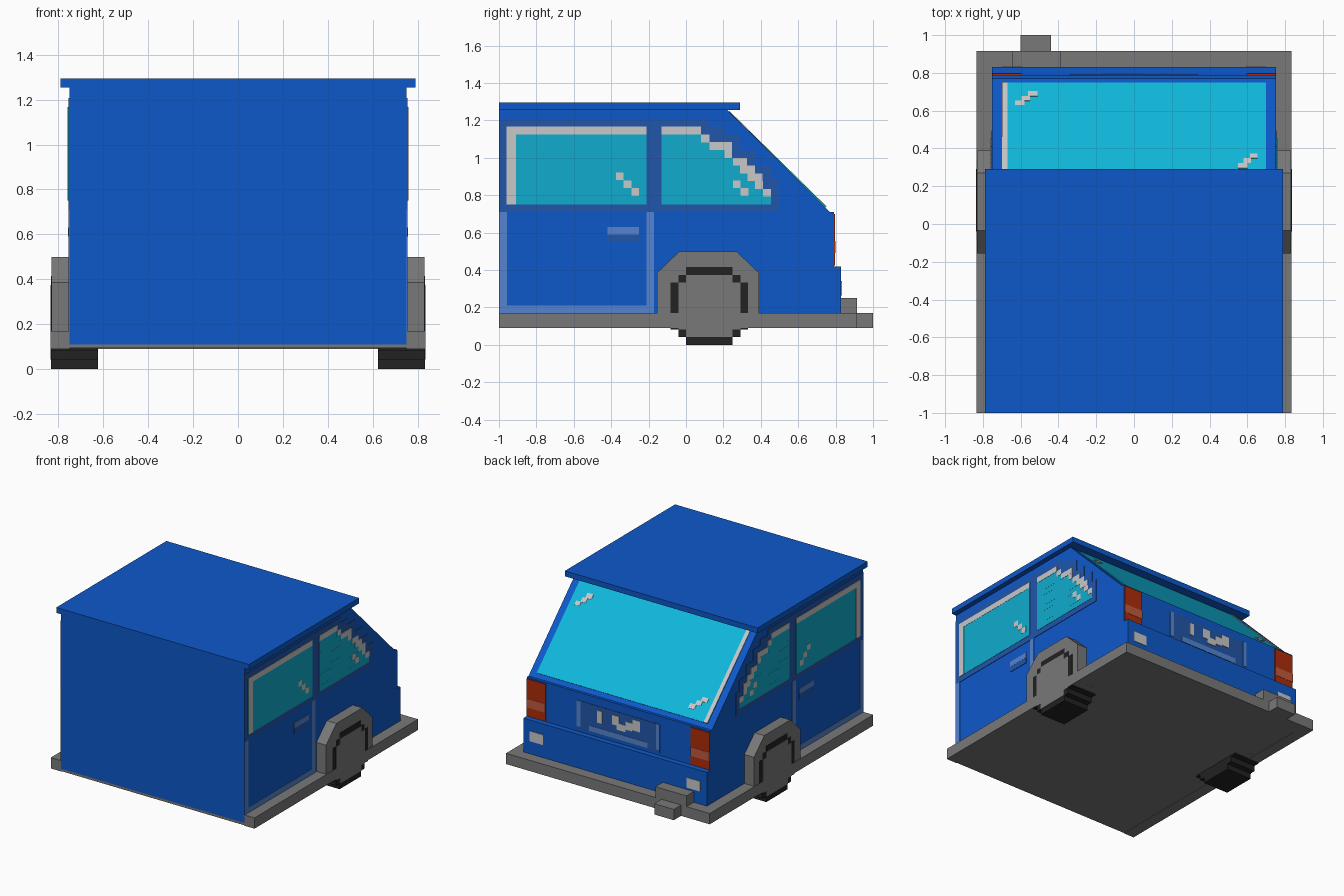
import bpy, bmesh

if "Cube" in bpy.data.objects:
    bpy.data.objects.remove(bpy.data.objects["Cube"])


def colour(name, r, g, b):
    m = bpy.data.materials.new(name)
    m.diffuse_color = (r, g, b, 1)
    m.use_nodes = True
    m.node_tree.nodes["Principled BSDF"].inputs["Base Color"].default_value = m.diffuse_color
    return m


BLUE = colour("body blue", .004, .098, .59)
TRIM = colour("trim blue", .016, .093, .40)
LIGHT = colour("edge light blue", .09, .235, .63)
GLASS = colour("side glass cyan", .005, .41, .61)
REARGLASS = colour("rear glass cyan", .005, .48, .72)
GREY = colour("plastic grey", .19, .19, .19)
BLACK = colour("tyre black", .016, .016, .016)
WHITE = colour("highlight grey", .58, .58, .58)
RED = colour("lamp red", .43, .025, .003)
PALE = colour("lamp pale red", .52, .10, .05)


def finish(name, bm, mat, mirror=False):
    bmesh.ops.recalc_face_normals(bm, faces=bm.faces)
    me = bpy.data.meshes.new(name)
    bm.to_mesh(me)
    bm.free()
    me.materials.append(mat)
    ob = bpy.data.objects.new(name, me)
    bpy.context.collection.objects.link(ob)
    if mirror:
        ob.modifiers.new("mirror", 'MIRROR').use_mirror_merge = False
    return ob


def add_prism(bm, pts, x0, x1):
    """Extrude a (y, z) outline from x0 to x1."""
    a = [bm.verts.new((x0, y, z)) for y, z in pts]
    b = [bm.verts.new((x1, y, z)) for y, z in pts]
    bm.faces.new(a)
    bm.faces.new(b[::-1])
    n = len(pts)
    for i in range(n):
        j = (i + 1) % n
        bm.faces.new((a[i], b[i], b[j], a[j]))


def prism(name, pts, x0, x1, mat, mirror=False):
    bm = bmesh.new()
    add_prism(bm, pts, x0, x1)
    return finish(name, bm, mat, mirror)


def boxes(name, items, mat, mirror=False):
    """Each item is x0, x1, y0, y1, z0, z1."""
    bm = bmesh.new()
    for x0, x1, y0, y1, z0, z1 in items:
        add_prism(bm, [(y0, z0), (y1, z0), (y1, z1), (y0, z1)], x0, x1)
    return finish(name, bm, mat, mirror)


def side_plates(name, rects, x, mat):
    """Thin plates (y0, y1, z0, z1) on both flanks, reaching out to x."""
    boxes(name, [(.75, x) + r for r in rects], mat, True)


def rear_plates(name, rects, y, mat, mirror=False):
    """Thin plates (x0, x1, z0, z1) on the tail, ending at y."""
    boxes(name, [(r[0], r[1], y - .008, y, r[2], r[3]) for r in rects], mat, mirror)


def slope_plates(name, rects, lift, mat):
    """Plates (x0, x1, y0, y1) lying on the sloping tail."""
    bm = bmesh.new()
    for x0, x1, y0, y1 in rects:
        z0, z1 = (1.25 - (y - .22) * .54 / .55 for y in (y0, y1))
        add_prism(bm, [(y0, z0), (y1, z1), (y1 + lift, z1 + lift), (y0 + lift, z0 + lift)], x0, x1)
    finish(name, bm, mat)


# Main shell and roof
prism("body", [(-1, .11), (.83, .11), (.83, .42), (.79, .42), (.79, .71), (.77, .71),
               (.22, 1.257), (-1, 1.257)], -.752, .752, BLUE)
boxes("roof", [(-.79, .79, -1, .29, 1.255, 1.295)], BLUE)

# Sills, rear bumper, floor, tow step
boxes("sill", [(.75, .835, -1, .915, .09, .17)], GREY, True)
boxes("rear_bumper", [(-.75, .75, .80, .915, .09, .17)], GREY)
boxes("floor", [(-.75, .75, -1, .80, .093, .11)], GREY)
boxes("rear_step", [(-.645, -.39, .82, .915, .17, .25), (-.60, -.44, .915, 1, .09, .17)], GREY)

# Wheel arches
prism("wheel_arch", [(-.155, .092), (-.155, .385), (-.035, .5), (.27, .5), (.39, .385), (.39, .092)],
      .70, .831, GREY, True)


# Stepped wheels
def stepped(steps, cy=.125, cz=.2075):
    """Stepped disc outline from one quarter of corner points."""
    q = steps
    pts = q + [(-y, z) for y, z in reversed(q)]
    pts += [(-y, -z) for y, z in q] + [(y, -z) for y, z in reversed(q)]
    return [(cy + y, cz + z) for y, z in pts]


A, B, C = .1245, .166, .2075
prism("tyre", stepped([(C, A), (B, A), (B, B), (A, B), (A, C)]), .625, .833, BLACK, True)
prism("wheel_rim", stepped([(B, A), (A, A), (A, B)]), .80, .836, GREY, True)

# Window surround with stepped rear edge
prism("window_surround", [(-1, .71), (.495, .71), (.495, .88), (.455, .88), (.455, .96), (.37, .96),
                          (.37, 1.04), (.29, 1.04), (.29, 1.125), (.205, 1.125), (.205, 1.167),
                          (.12, 1.167), (.12, 1.208), (-1, 1.208)], .75, .7555, TRIM, True)

# Side glass: rows of (height, highlight start, highlight end)
P = .0417
rows = [(1.125, -.13, .08), (1.083, .08, .125), (1.042, .125, .245), (1.0, .205, .245),
        (.958, .25, .325), (.917, .29, .37), (.875, .33, .41), (.833, .37, .412),
        (.792, .412, .455), (.75, .455, .455)]
side_plates("side_glass", [(-.96, -.21, .75, 1.167)] +
            [(-.13, e, z, z + P) for z, s, e in rows], .7575, GLASS)
glints = [(-.375, .88), (-.333, .838), (-.292, .796), (.25, .838), (.292, .796)]
side_plates("side_glass_highlight",
            [(-.96, -.91, .75, 1.167), (-.91, -.21, 1.125, 1.167)] +
            [(s, e, z, z + P) for z, s, e in rows if e > s] +
            [(y, y + P, z, z + P) for y, z in glints], .759, WHITE)

# Door edges and handle
side_plates("door_edge", [(-1, -.958, .17, .71), (-.958, -.21, .17, .21), (-.21, -.17, .17, .71)],
            .7555, LIGHT)
side_plates("door_handle", [(-.42, -.25, .59, .63)], .757, LIGHT)
side_plates("door_handle_shade", [(-.42, -.25, .55, .59)], .756, TRIM)

# Rear window
slope_plates("rear_glass", [(-.70, .70, .225, .745)], .004, REARGLASS)
slope_plates("rear_glass_highlight",
             [(-.70, -.67, .225, .745),
              (-.63, -.58, .625, .648), (-.595, -.55, .648, .672), (-.56, -.51, .672, .698),
              (.55, .60, .29, .318), (.58, .62, .318, .343), (.615, .655, .343, .366)], .006, WHITE)

# Tail lamps
rear_plates("tail_lamp", [(.595, .75, .425, .70)], .797, RED, True)
rear_plates("tail_lamp_band", [(.595, .75, .49, .555)], .799, PALE, True)

# Tailgate panel details
rear_plates("tailgate_recess", [(-.34, .34, .44, .65)], .793, TRIM)
rear_plates("tailgate_edge", [(-.34, -.31, .46, .65), (.31, .34, .46, .65), (-.24, .24, .45, .49)],
            .795, LIGHT)
rear_plates("tailgate_marks", [(.13, .17, .53, .62), (-.01, .05, .55, .62), (-.06, .01, .52, .57),
                               (-.12, -.06, .54, .60), (-.18, -.12, .55, .63)], .797, WHITE)
rear_plates("rear_reflector", [(.59, .70, .265, .34)], .834, WHITE, True)
